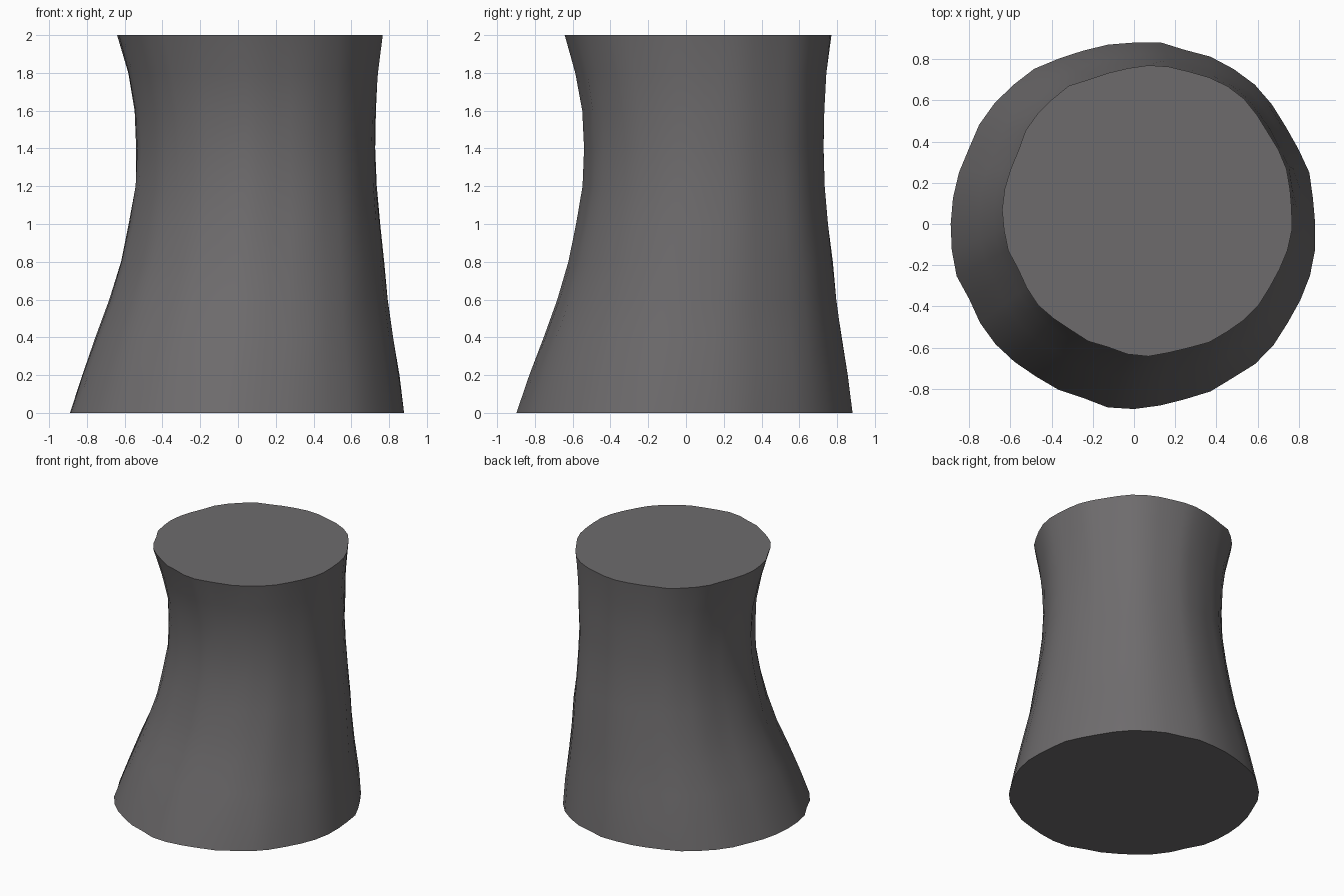
import bpy, bmesh, math, random

if "Cube" in bpy.data.objects:
    bpy.data.objects.remove(bpy.data.objects["Cube"])

random.seed(4)
SIDES = 44

# height, sideways drift along the x = y diagonal, mean radius
profile = [(0.0, 0.0, 0.887), (0.2, 0.02, 0.842), (0.4, 0.04, 0.788),
           (0.6, 0.063, 0.737), (0.8, 0.083, 0.697), (1.0, 0.093, 0.664),
           (1.2, 0.1, 0.638), (1.4, 0.1, 0.632), (1.6, 0.098, 0.638),
           (1.8, 0.085, 0.662), (2.0, 0.07, 0.702)]

bark = bpy.data.materials.new("warm grey")
bark.diffuse_color = (0.155, 0.148, 0.152, 1)
bark.use_nodes = True
bark.node_tree.nodes["Principled BSDF"].inputs["Base Color"].default_value = bark.diffuse_color

# slightly uneven vertical ridges, shared by every ring
ridge = [random.uniform(-0.011, 0.011) for _ in range(SIDES)]

bm = bmesh.new()
rings = []
for z, drift, radius in profile:
    ring = []
    for i in range(SIDES):
        a = 2 * math.pi * i / SIDES
        r = radius + ridge[i] + random.uniform(-0.003, 0.003)
        ring.append(bm.verts.new((drift + r * math.cos(a), drift + r * math.sin(a), z)))
    rings.append(ring)

# bark walls
for lo, hi in zip(rings, rings[1:]):
    for i in range(SIDES):
        j = (i + 1) % SIDES
        bm.faces.new((lo[i], lo[j], hi[j], hi[i]))

# flat cut ends
bm.faces.new(rings[0][::-1])
bm.faces.new(rings[-1])

mesh = bpy.data.meshes.new("trunk")
bm.to_mesh(mesh)
bm.free()
mesh.materials.append(bark)
trunk = bpy.data.objects.new("trunk", mesh)
bpy.context.collection.objects.link(trunk)

# smooth walls, crisp rims
bpy.context.view_layer.objects.active = trunk
trunk.select_set(True)
bpy.ops.object.shade_smooth_by_angle(angle=math.radians(40))
